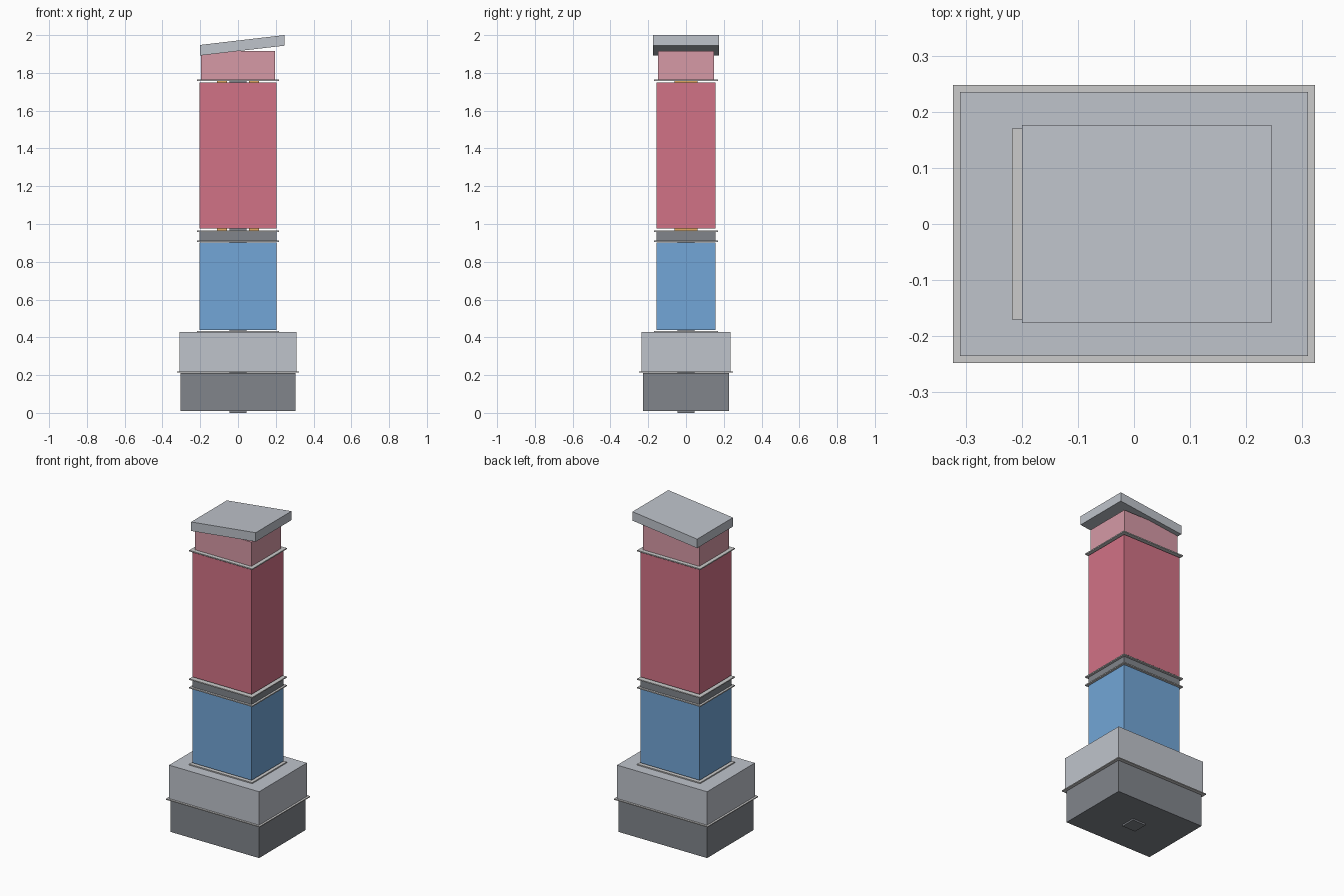
import bpy, bmesh

if "Cube" in bpy.data.objects:
    bpy.data.objects.remove(bpy.data.objects["Cube"])


def paint(name, r, g, b):
    m = bpy.data.materials.new(name)
    m.diffuse_color = (r, g, b, 1)
    m.use_nodes = True
    m.node_tree.nodes["Principled BSDF"].inputs["Base Color"].default_value = m.diffuse_color
    return m


dark = paint("dark_grey", 0.22, 0.235, 0.26)
light = paint("light_grey", 0.52, 0.55, 0.6)
blue = paint("blue", 0.17, 0.38, 0.68)
red = paint("red", 0.64, 0.17, 0.24)
pink = paint("pink", 0.67, 0.32, 0.38)
orange = paint("orange", 0.75, 0.4, 0.12)


# Box from x and y limits and heights; rise lifts the +x end to shear it
def box(name, x0, x1, hy, z0, z1, mat=None, rise=0):
    bm = bmesh.new()
    bmesh.ops.create_cube(bm, size=1)
    for v in bm.verts:
        right, top = v.co.x > 0, v.co.z > 0
        v.co = (x1 if right else x0,
                hy if v.co.y > 0 else -hy,
                (z1 if top else z0) + (rise if right else 0))
    mesh = bpy.data.meshes.new(name)
    bm.to_mesh(mesh)
    bm.free()
    ob = bpy.data.objects.new(name, mesh)
    bpy.context.collection.objects.link(ob)
    if mat:
        mesh.materials.append(mat)
    return ob


# Main stacked blocks: name, half x, half y, bottom, top, material
blocks = [
    ("lower_base", 0.305, 0.228, 0.010, 0.212, dark),
    ("upper_base", 0.310, 0.235, 0.219, 0.427, light),
    ("lower_column", 0.204, 0.157, 0.440, 0.903, blue),
    ("middle_collar", 0.204, 0.157, 0.911, 0.957, dark),
    ("main_column", 0.204, 0.157, 0.975, 1.750, red),
    ("neck", 0.195, 0.147, 1.766, 1.917, pink),
]
for name, hx, hy, z0, z1, mat in blocks:
    box(name, -hx, hx, hy, z0, z1, mat)

# Thin overhanging divider plates
box("base_plate", -0.323, 0.323, 0.248, 0.213, 0.219)
for i, z in enumerate((0.427, 0.905, 0.958, 1.758)):
    box(f"divider_plate_{i + 1}", -0.217, 0.217, 0.170, z, z + 0.007)

# Small square connectors in the gaps and under the base
for i, (z0, z1) in enumerate(((0, 0.010), (0.21, 0.222), (0.433, 0.441),
                              (0.902, 0.912), (0.964, 0.976), (1.749, 1.759))):
    box(f"connector_{i + 1}", -0.046, 0.046, 0.046, z0, z1, dark)

# Pairs of pegs above and below the main column
for level, z0, z1 in (("lower", 0.964, 0.976), ("upper", 1.749, 1.759)):
    for side, x in (("left", -0.084), ("right", 0.084)):
        box(f"{level}_peg_{side}", x - 0.026, x + 0.026, 0.06, z0, z1, orange)

# Sloping lid
box("sloped_lid", -0.2, 0.245, 0.176, 1.892, 1.948, light, rise=0.052)
